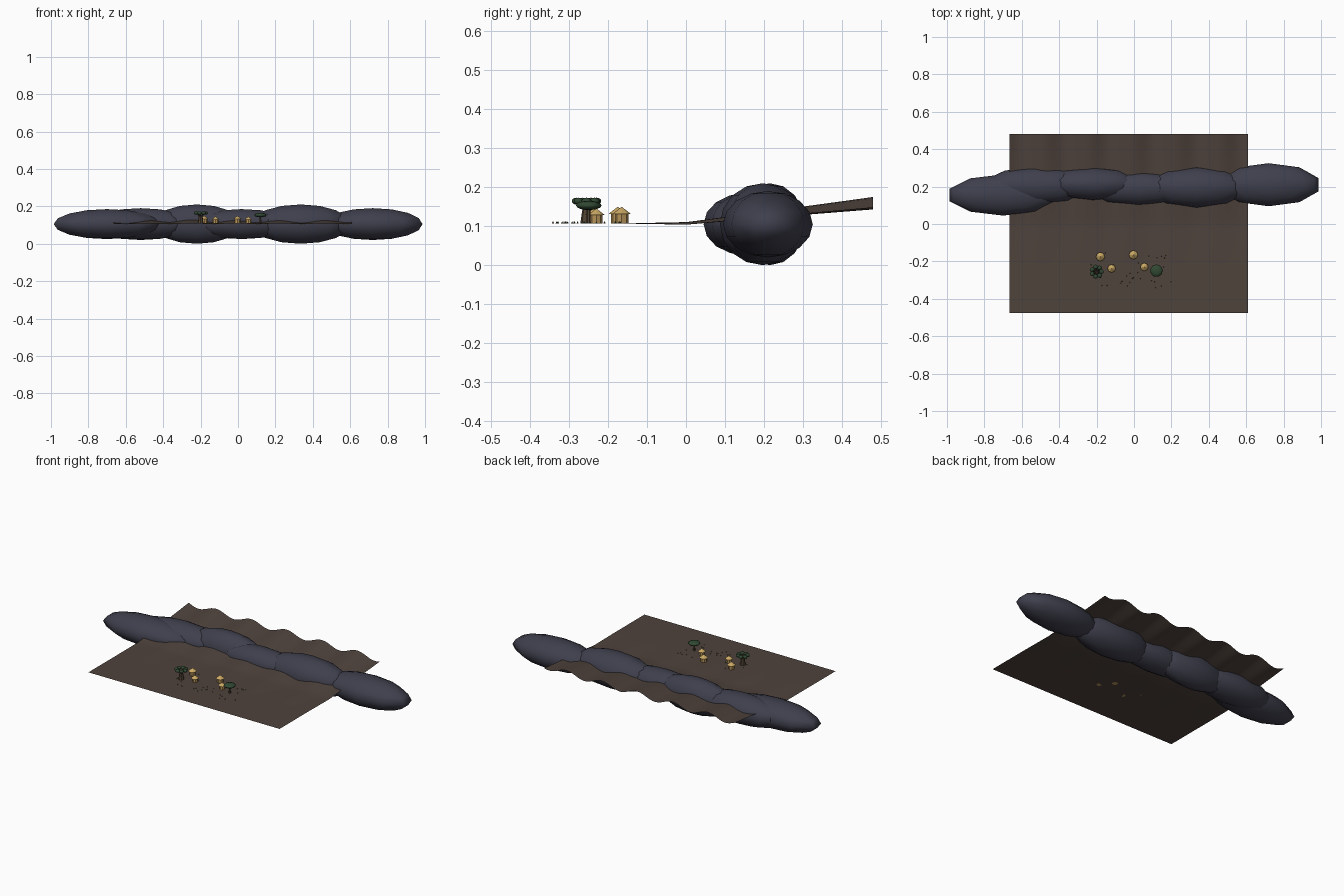
import bpy, bmesh, math, random
from mathutils import Vector, Matrix

if "Cube" in bpy.data.objects:
    bpy.data.objects.remove(bpy.data.objects["Cube"])
random.seed(4)
GZ = 0.107  # village ground height

def mat(name, c):
    m = bpy.data.materials.new(name)
    m.diffuse_color = (*c, 1)
    m.use_nodes = True
    m.node_tree.nodes["Principled BSDF"].inputs["Base Color"].default_value = m.diffuse_color
    return m

EARTH = mat("dark earth", (0.078, 0.056, 0.046))
ROCK = mat("slate rock", (0.050, 0.050, 0.075))
WALL = mat("mud wall", (0.46, 0.29, 0.10))
THATCH = mat("thatch", (0.60, 0.40, 0.13))
BARK = mat("bark", (0.085, 0.058, 0.035))
LEAF = mat("dark leaf", (0.030, 0.065, 0.032))
GRASS = mat("dry grass", (0.10, 0.085, 0.035))

def finish(bm, name, material, smooth=False):
    me = bpy.data.meshes.new(name)
    for f in bm.faces:
        f.smooth = smooth
    bm.to_mesh(me)
    bm.free()
    me.materials.append(material)
    ob = bpy.data.objects.new(name, me)
    bpy.context.collection.objects.link(ob)
    return ob

def ellipsoid(name, loc, size, material, seg=10, rings=8, smooth=True):
    bm = bmesh.new()
    bmesh.ops.create_uvsphere(bm, u_segments=seg, v_segments=rings, radius=1)
    bm.transform(Matrix.Translation(loc) @ Matrix.Diagonal((*size, 1)))
    return finish(bm, name, material, smooth)

def tapered(name, a, b, r1, r2, material, sides=6):
    a, b = Vector(a), Vector(b)
    d = b - a
    bm = bmesh.new()
    bmesh.ops.create_cone(bm, cap_ends=True, segments=sides, radius1=r1, radius2=r2, depth=d.length)
    bm.transform(Matrix.Translation((a + b) / 2) @ d.to_track_quat('Z', 'Y').to_matrix().to_4x4())
    return finish(bm, name, material)

# Ground sheet: flat in front, rippling and rising behind
bm = bmesh.new()
bmesh.ops.create_grid(bm, x_segments=60, y_segments=30, size=0.5)
for v in bm.verts:
    x = v.co.x * 1.275 - 0.0275
    y = v.co.y * 0.955 + 0.0025
    t = max(0, (y + 0.2) / 0.68)
    v.co = (x, y, GZ + 0.108 * max(0, y) + 0.016 * t ** 1.3 * math.sin(26.7 * (x + 0.07)))
finish(bm, "ground", EARTH, True)

# Ridge of overlapping rounded hills: x, y, rx, ry, rz
for i, (x, y, rx, ry, rz) in enumerate([
        (-0.70, 0.155, 0.30, 0.110, 0.080), (-0.52, 0.205, 0.29, 0.100, 0.085),
        (-0.22, 0.215, 0.25, 0.090, 0.105), (0.02, 0.190, 0.28, 0.090, 0.080),
        (0.335, 0.197, 0.28, 0.110, 0.105), (0.72, 0.210, 0.28, 0.115, 0.085)]):
    ellipsoid(f"hill_{i}", (x, y, 0.105), (rx, ry, rz), ROCK)

# Round huts with conical thatch
for i, (x, y, s) in enumerate([(-0.18, -0.175, 1), (-0.12, -0.238, 0.9),
                               (-0.003, -0.165, 1), (0.055, -0.23, 0.9)]):
    tapered(f"hut_wall_{i}", (x, y, GZ), (x, y, GZ + 0.025 * s), 0.017 * s, 0.017 * s, WALL, 8)
    tapered(f"hut_roof_{i}", (x, y, GZ + 0.024 * s), (x, y, GZ + 0.042 * s), 0.024 * s, 0.001, THATCH, 8)

# Thick-trunked tree with a ring of branches and leaf clumps
tx, ty = -0.2, -0.255
tapered("big_trunk", (tx, ty, GZ), (tx, ty, GZ + 0.04), 0.016, 0.010, BARK, 8)
for i in range(7):
    a = math.tau * i / 7
    p = Vector((tx + 0.026 * math.cos(a), ty + 0.026 * math.sin(a), GZ + 0.057))
    tapered(f"branch_{i}", (tx, ty, GZ + 0.036), p, 0.005, 0.002, BARK, 5)
    ellipsoid(f"leaf_clump_{i}", p, (0.013, 0.013, 0.009), LEAF, 8, 5)

# Flat-topped tree
fx, fy = 0.12, -0.25
tapered("flat_tree_trunk", (fx, fy, GZ), (fx, fy, GZ + 0.045), 0.006, 0.004, BARK)
ellipsoid("flat_tree_canopy", (fx, fy, GZ + 0.046), (0.034, 0.034, 0.012), LEAF, 9, 6)

# Scattered tufts
for i in range(30):
    x, y = random.uniform(-0.25, 0.2), random.uniform(-0.35, -0.14)
    tapered(f"tuft_{i}", (x, y, GZ), (x, y, GZ + 0.005), 0.0028, 0.0005, GRASS if i % 3 else LEAF, 4)
